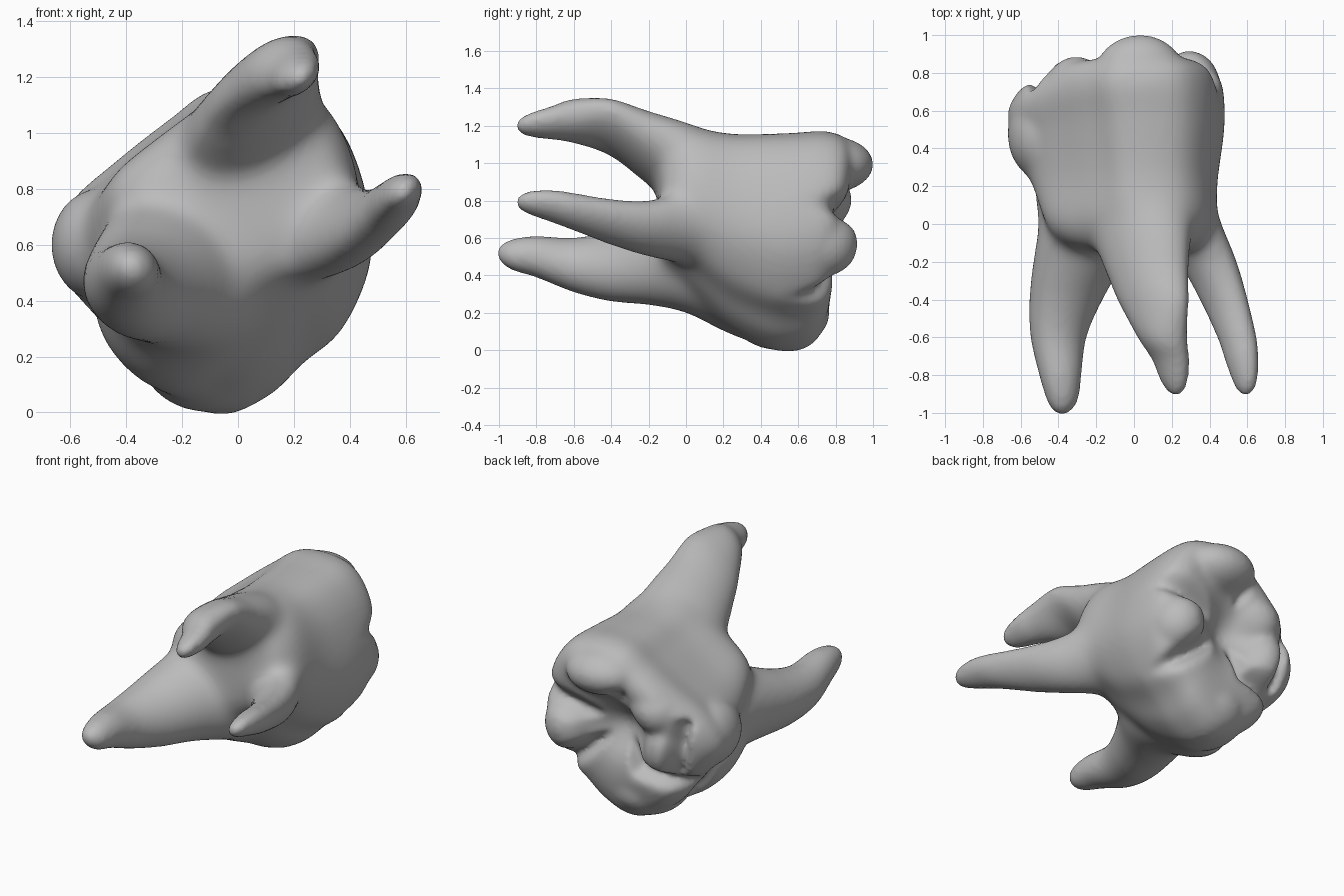
import bpy, bmesh, math
from mathutils import Vector, Matrix

cube = bpy.data.objects.get("Cube")
if cube:
    bpy.data.objects.remove(cube)

mat = bpy.data.materials.new("matte_grey")
mat.use_nodes = True
GREY = (0.5, 0.5, 0.5, 1)
mat.diffuse_color = GREY
mat.node_tree.nodes["Principled BSDF"].inputs["Base Color"].default_value = GREY


def catmull(points, t, closed=False):
    """Smooth interpolation through points, t in 0..1."""
    n = len(points)
    f = t * (n if closed else n - 1)
    i = int(f) if closed else min(int(f), n - 2)
    u = f - i
    get = (lambda k: points[k % n]) if closed else (lambda k: points[max(0, min(n - 1, k))])
    out = []
    for a, b, c, d in zip(get(i - 1), get(i), get(i + 1), get(i + 2)):
        out.append(b + 0.5 * u * (c - a + u * (2*a - 5*b + 4*c - d + u * (3*(b - c) + d - a))))
    return out


def loft(bm, rings):
    """Skin a closed tube through rings of points."""
    loops = [[bm.verts.new(p) for p in ring] for ring in rings]
    n = len(loops[0])
    for a, b in zip(loops, loops[1:]):
        for i in range(n):
            j = (i + 1) % n
            bm.faces.new((a[i], a[j], b[j], b[i]))
    bm.faces.new(loops[0][::-1])
    bm.faces.new(loops[-1])


def root(bm, path, degrees):
    """Tapered root; path rows are x, y, z, long radius, short radius."""
    turn = math.radians(degrees)
    rings = []
    for k in range(33):
        x, y, z, a, b = catmull(path, k / 32)
        ring = []
        for i in range(28):
            w = math.tau * i / 28
            u, v = a * math.cos(w), b * math.sin(w)
            ring.append((x + u * math.cos(turn) - v * math.sin(turn), y,
                         z + u * math.sin(turn) + v * math.cos(turn)))
        rings.append(ring)
    loft(bm, rings)


def biting_face(x, z):
    """Depth of the biting face, lower at the bottom and at the right side."""
    return .735 + .17 * z + .35 * min(0, x + .35)


bm = bmesh.new()

# Crown: one outline fitted to a changing box, ending on a tilted biting face
OUTLINE = [(-.67, .6), (-.62, .47), (-.5, .33), (-.36, .15), (-.1, 0), (.09, .06), (.22, .18),
           (.36, .3), (.46, .53), (.45, .76), (.36, 1.0), (.2, 1.14), (-.08, 1.15),
           (-.25, 1.04), (-.43, .9), (-.6, .75)]
BOXES = [(0, -.2, .2, .55, .95), (.03, -.34, .34, .47, 1.06), (.1, -.44, .4, .4, 1.13),
         (.2, -.49, .43, .3, 1.17), (.4, -.55, .44, .13, 1.145), (.65, -.62, .47, .015, 1.15),
         (.82, -.67, .47, -.005, 1.16), (.92, -.64, .45, .03, 1.13), (.97, -.57, .4, .1, 1.07),
         (.99, -.4, .3, .25, 1.0), (.97, -.2, .1, .5, .8)]
rings = []
for k in range(51):
    t, x0, x1, z0, z1 = catmull(BOXES, k / 50)
    ring = []
    for i in range(64):
        px, pz = catmull(OUTLINE, i / 64, True)
        x = x0 + (x1 - x0) * (px + .67) / 1.13
        z = z0 + (z1 - z0) * pz / 1.15
        ring.append((x, -.15 + t * (.15 + biting_face(x, z)), z))
    rings.append(ring)
loft(bm, rings)

# Cusps: centre and radii of rounded bumps
for centre, radii in [((-.5, .48, .6), (.17, .25, .2)), ((-.1, .5, .2), (.25, .27, .2)),
                      ((.29, .72, .57), (.17, .2, .19)), ((-.35, .66, .57), (.17, .21, .21)),
                      ((.03, .79, .99), (.24, .215, .15)), ((-.28, .69, .79), (.2, .21, .17))]:
    bmesh.ops.create_uvsphere(bm, u_segments=24, v_segments=16, radius=1,
                              matrix=Matrix.Translation(centre) @ Matrix.Diagonal((*radii, 1)))

# Three roots
root(bm, [(-.38, -1.01, .52, .02, .02), (-.38, -.98, .515, .06, .055), (-.38, -.92, .51, .09, .085),
          (-.39, -.8, .5, .115, .11), (-.4, -.6, .455, .155, .14), (-.36, -.4, .45, .205, .18),
          (-.29, -.2, .48, .26, .23), (-.2, 0, .5, .32, .29), (-.24, .2, .38, .3, .27),
          (-.18, .35, .31, .28, .26)], -40)
root(bm, [(.22, -.91, 1.2, .02, .02), (.22, -.88, 1.2, .055, .042), (.21, -.82, 1.205, .085, .06),
          (.195, -.72, 1.215, .108, .08), (.15, -.6, 1.225, .145, .105), (.1, -.4, 1.19, .22, .11),
          (.06, -.2, 1.08, .27, .16), (.03, 0, .98, .31, .2), (0, .2, .9, .3, .22)], 35)
root(bm, [(.59, -.91, .79, .02, .02), (.59, -.88, .79, .055, .04), (.585, -.82, .785, .08, .058),
          (.57, -.72, .77, .103, .073), (.545, -.6, .74, .12, .085), (.475, -.4, .685, .15, .098),
          (.39, -.2, .65, .185, .13), (.27, 0, .65, .22, .17), (.2, .2, .64, .22, .18)], 42)
bmesh.ops.recalc_face_normals(bm, faces=bm.faces)

mesh = bpy.data.meshes.new("tooth")
bm.to_mesh(mesh)
bm.free()
tooth = bpy.data.objects.new("tooth", mesh)
bpy.context.collection.objects.link(tooth)


def bake():
    """Apply the modifiers of the tooth."""
    graph = bpy.context.evaluated_depsgraph_get()
    tooth.data = bpy.data.meshes.new_from_object(tooth.evaluated_get(graph))
    tooth.modifiers.clear()


def soften(repeats, group=""):
    smooth = tooth.modifiers.new("soften", 'SMOOTH')
    smooth.factor = .5
    smooth.iterations = repeats
    smooth.vertex_group = group


def fuse(voxel):
    remesh = tooth.modifiers.new("fuse", 'REMESH')
    remesh.mode = 'VOXEL'
    remesh.voxel_size = voxel


fuse(.018)
soften(7)
bake()

# Melt the roots into the trunk
junction = tooth.vertex_groups.new(name="junction")
for v in tooth.data.vertices:
    junction.add([v.index], max(0, min(1, 2 - abs(v.co.y) / .2)), 'REPLACE')
soften(60, "junction")
bake()

# Fissures: segments on the biting face with depth and width
PIT = (-.08, .64)
GROOVES = [(PIT, (.42, .78), .07, .06), (PIT, (.34, .3), .08, .05), (PIT, (-.2, .4), .11, .05),
           ((-.2, .4), (-.48, .34), .1, .05), ((-.45, .42), (-.51, .74), .08, .04),
           (PIT, (-.12, .88), .06, .05), (PIT, PIT, .13, .17)]
for v in tooth.data.vertices:
    ramp = max(0, min(1, (v.co.y - .45) / .22))
    p = Vector((v.co.x, v.co.z))
    dig = 0
    for a, b, depth, width in GROOVES:
        a, b = Vector(a), Vector(b)
        along = b - a
        s = max(0, min(1, (p - a).dot(along) / max(along.length_squared, 1e-6)))
        dig = max(dig, depth * math.exp(-((p - a - along * s).length / width) ** 2))
    v.co.y -= dig * ramp

fuse(.016)
soften(5)
bake()

tooth.data.materials.clear()
tooth.data.materials.append(mat)
for poly in tooth.data.polygons:
    poly.use_smooth = True
    poly.material_index = 0
